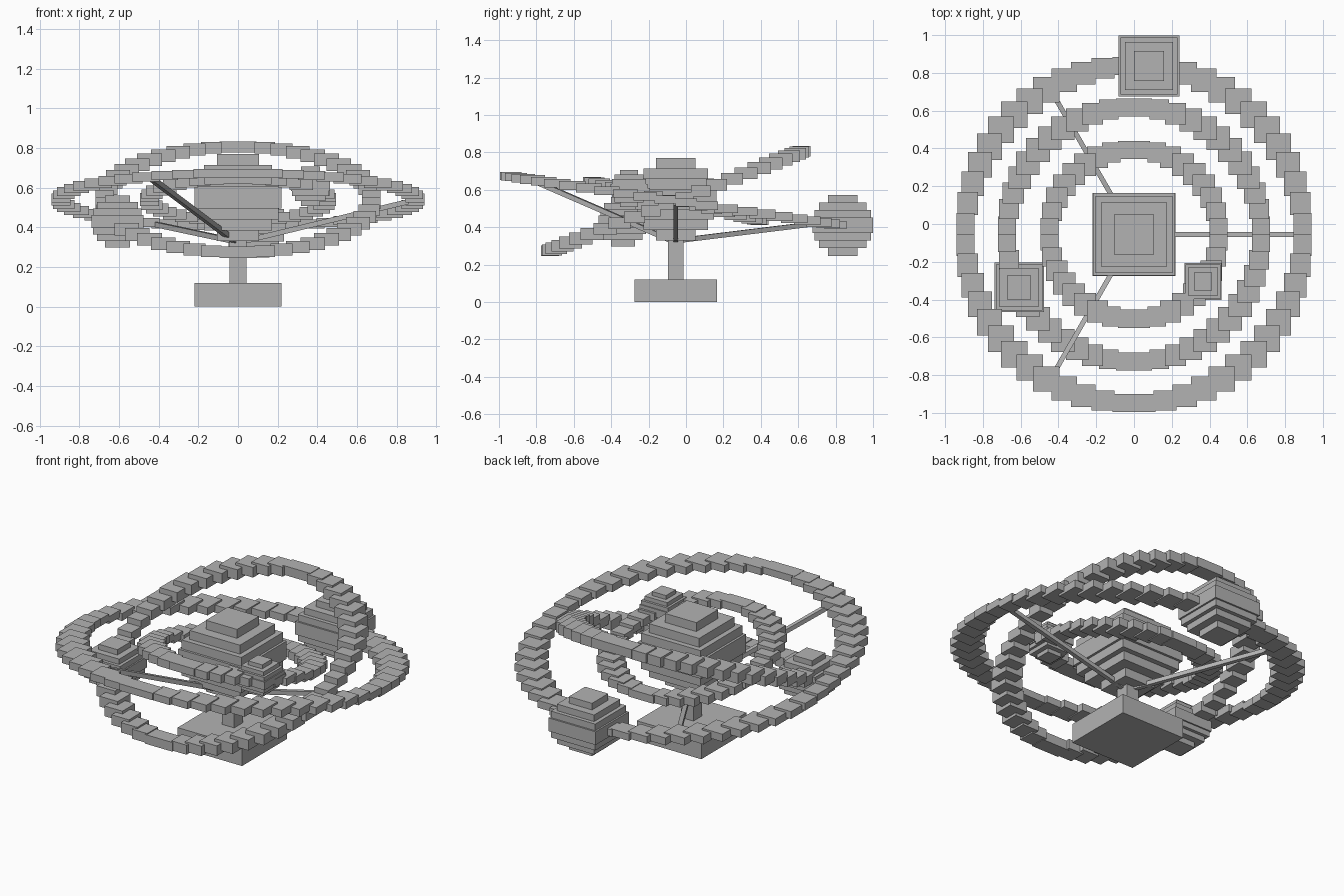
import bpy, bmesh, math
from mathutils import Vector, Matrix

if "Cube" in bpy.data.objects:
    bpy.data.objects.remove(bpy.data.objects["Cube"])

CY, CZ = -0.055, 0.54          # common centre of the rings

grey = bpy.data.materials.new("plain grey")
grey.diffuse_color = (0.45, 0.45, 0.45, 1)
grey.use_nodes = True
grey.node_tree.nodes["Principled BSDF"].inputs["Base Color"].default_value = grey.diffuse_color


def add_box(bm, lo, hi):
    """Axis-aligned box between two corners."""
    lo, hi = Vector(lo), Vector(hi)
    m = Matrix.Translation((lo + hi) / 2) @ Matrix.Diagonal((*(hi - lo), 1))
    bmesh.ops.create_cube(bm, size=1, matrix=m)


def finish(bm, name):
    me = bpy.data.meshes.new(name)
    bm.to_mesh(me)
    bm.free()
    me.materials.append(grey)
    ob = bpy.data.objects.new(name, me)
    bpy.context.collection.objects.link(ob)
    return ob


def block(name, lo, hi):
    bm = bmesh.new()
    add_box(bm, lo, hi)
    finish(bm, name)


def stepped_ball(name, c, r, layers=8):
    """Ball made of stacked square slabs."""
    bm = bmesh.new()
    h = 2 * r / layers
    for i in range(layers):
        z = -r + (i + 0.5) * h
        w = math.sqrt(r * r - z * z)
        add_box(bm, (c[0] - w, c[1] - w, c[2] + z - h / 2),
                (c[0] + w, c[1] + w, c[2] + z + h / 2))
    finish(bm, name)


def stepped_ring(name, r, slope, count, half=0.045, thick=0.034):
    """Tilted ring made of upright boxes, one per segment."""
    bm = bmesh.new()
    for i in range(count):
        pts = []
        for a in (i, i + 1):
            t = 2 * math.pi * a / count
            pts += [(k * math.cos(t), k * math.sin(t)) for k in (r - half, r + half)]
        xs, ys = [p[0] for p in pts], [p[1] for p in pts]
        y0, y1 = min(ys), max(ys)
        z = CZ + slope * (y0 + y1) / 2
        h = thick / 2 + abs(slope) * (y1 - y0) * 0.3
        add_box(bm, (min(xs), CY + y0, z - h), (max(xs), CY + y1, z + h))
    finish(bm, name)


def strut(name, a, b, w=0.026):
    """Square bar between two points."""
    a, b = Vector(a), Vector(b)
    d = (b - a).normalized()
    side = d.cross(Vector((0, 0, 1))).normalized()
    up = side.cross(d)
    rot = Matrix((side, up, d)).transposed().to_4x4()
    m = (Matrix.Translation((a + b) / 2) @ rot
         @ Matrix.Diagonal((w, w, (b - a).length, 1)))
    bm = bmesh.new()
    bmesh.ops.create_cube(bm, size=1, matrix=m)
    finish(bm, name)


# Stand
block("base", (-0.22, CY - 0.22, 0), (0.22, CY + 0.22, 0.12))
block("post", (-0.042, CY - 0.042, 0.12), (0.042, CY + 0.042, 0.36))

# Central ball and orbiting balls
stepped_ball("central_ball", (0, CY, 0.55), 0.22)
stepped_ball("small_ball", (0.365, -0.305, 0.607), 0.099)
stepped_ball("medium_ball", (-0.608, -0.336, 0.43), 0.132)
stepped_ball("large_ball", (0.08, 0.837, 0.41), 0.163)

# Tilted rings
stepped_ring("inner_ring", 0.45, -0.235, 36)
stepped_ring("middle_ring", 0.675, 0.395, 48)
stepped_ring("outer_ring", 0.895, -0.15, 52)

# Struts from the post to the outer ring
for i in range(3):
    t = i * 2 * math.pi / 3
    c, s = math.cos(t), math.sin(t)
    strut("strut_%d" % (i + 1), (0.03 * c, CY + 0.03 * s, 0.33),
          (0.86 * c, CY + 0.86 * s, CZ - 0.01 - 0.15 * 0.86 * s))
